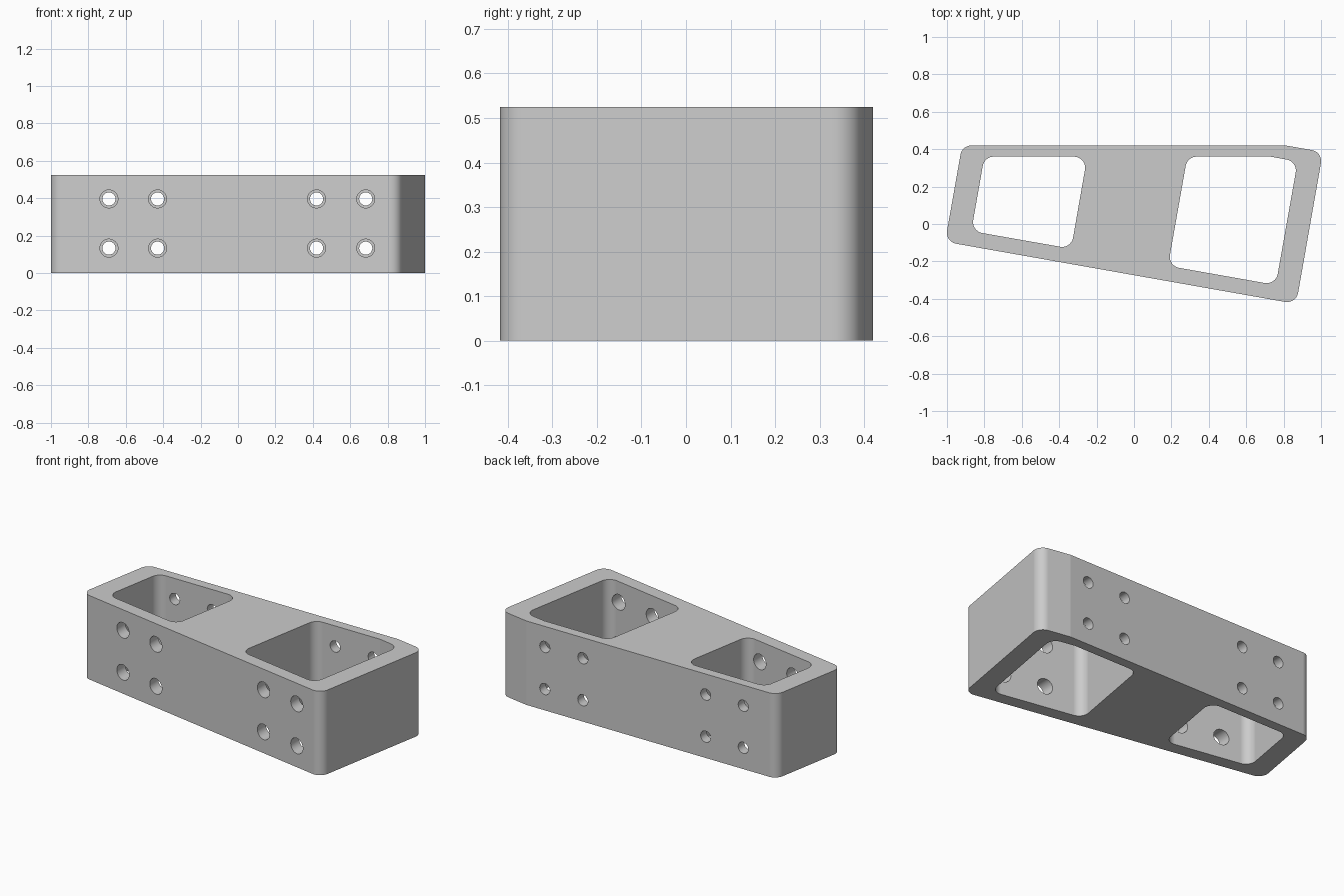
import bpy, bmesh
from math import radians
from mathutils import Vector, Matrix

if "Cube" in bpy.data.objects:
    bpy.data.objects.remove(bpy.data.objects["Cube"], do_unlink=True)

HEIGHT = 0.525
ARC_STEPS = 13

grey = bpy.data.materials.new("light_grey")
grey.use_nodes = True
colour = (0.6, 0.6, 0.6, 1)
grey.diffuse_color = colour
grey.node_tree.nodes["Principled BSDF"].inputs["Base Color"].default_value = colour


def rounded(corners):
    """Counter-clockwise corners (x, y, radius) to a filleted outline."""
    points = []
    for i, (x, y, r) in enumerate(corners):
        p = Vector((x, y))
        if r == 0:
            points.append(p)
            continue
        a = (Vector(corners[i - 1][:2]) - p).normalized()
        b = (Vector(corners[(i + 1) % len(corners)][:2]) - p).normalized()
        half = a.angle(b) / 2
        sine = (1 - a.dot(b)) ** 0.5 / 2 ** 0.5
        cosine = (1 - sine * sine) ** 0.5
        centre = p + (a + b).normalized() * r / sine
        start = p + a * r * cosine / sine - centre
        sweep = radians(180) - 2 * half
        for k in range(ARC_STEPS + 1):
            points.append(centre + Matrix.Rotation(sweep * k / ARC_STEPS, 2) @ start)
    return points


def prism(bm, outline, z0, z1):
    face = bm.faces.new([bm.verts.new((p.x, p.y, z0)) for p in outline])
    top = bmesh.ops.extrude_face_region(bm, geom=[face])["geom"]
    verts = [v for v in top if isinstance(v, bmesh.types.BMVert)]
    bmesh.ops.translate(bm, verts=verts, vec=(0, 0, z1 - z0))


def bore(bm, x, z, y0, y1, radius):
    matrix = Matrix.Translation((x, (y0 + y1) / 2, z)) @ Matrix.Rotation(radians(90), 4, "X")
    bmesh.ops.create_cone(bm, cap_ends=True, segments=48, radius1=radius,
                          radius2=radius, depth=y1 - y0, matrix=matrix)


def finish(bm, name):
    bmesh.ops.recalc_face_normals(bm, faces=bm.faces[:])
    mesh = bpy.data.meshes.new(name)
    bm.to_mesh(mesh)
    bm.free()
    mesh.materials.append(grey)
    obj = bpy.data.objects.new(name, mesh)
    bpy.context.collection.objects.link(obj)
    return obj


# Solid tapered block
R = 0.06
bm = bmesh.new()
prism(bm, rounded([(-1.01, -0.095, R), (0.867, -0.427, R), (1.01, 0.385, R),
                   (0.81, 0.42, 0), (-0.919, 0.42, R)]), 0, HEIGHT)
body = finish(bm, "bracket_body")

# Two vertical pockets
bm = bmesh.new()
prism(bm, rounded([(-0.87, -0.038, R), (-0.336, -0.132, R),
                   (-0.25, 0.36, R), (-0.80, 0.36, R)]), -0.1, HEIGHT + 0.1)
prism(bm, rounded([(0.182, -0.224, R), (0.758, -0.326, R), (0.875, 0.334, R),
                   (0.73, 0.36, 0), (0.285, 0.36, R)]), -0.1, HEIGHT + 0.1)
pockets = finish(bm, "pocket_cutter")

# Bolt holes: wide through the front wall, narrow through the back wall
bm = bmesh.new()
for x in (-0.69, -0.43, 0.42, 0.683):
    for z in (0.133, 0.396):
        bore(bm, x, z, -0.7, 0.1, 0.048)
        bore(bm, x, z, 0.2, 0.7, 0.035)
bolts = finish(bm, "bolt_hole_cutter")

bpy.ops.object.select_all(action="DESELECT")
bpy.context.view_layer.objects.active = body
body.select_set(True)
for cutter in (pockets, bolts):
    mod = body.modifiers.new("cut", "BOOLEAN")
    mod.operation = "DIFFERENCE"
    mod.solver = "EXACT"
    mod.object = cutter
    bpy.ops.object.modifier_apply(modifier=mod.name)
    bpy.data.objects.remove(cutter, do_unlink=True)

# Smooth fillets, crisp edges, clean flat walls
bpy.ops.object.shade_smooth_by_angle(angle=radians(9.5))
weighted = body.modifiers.new("clean_normals", "WEIGHTED_NORMAL")
weighted.keep_sharp = True
